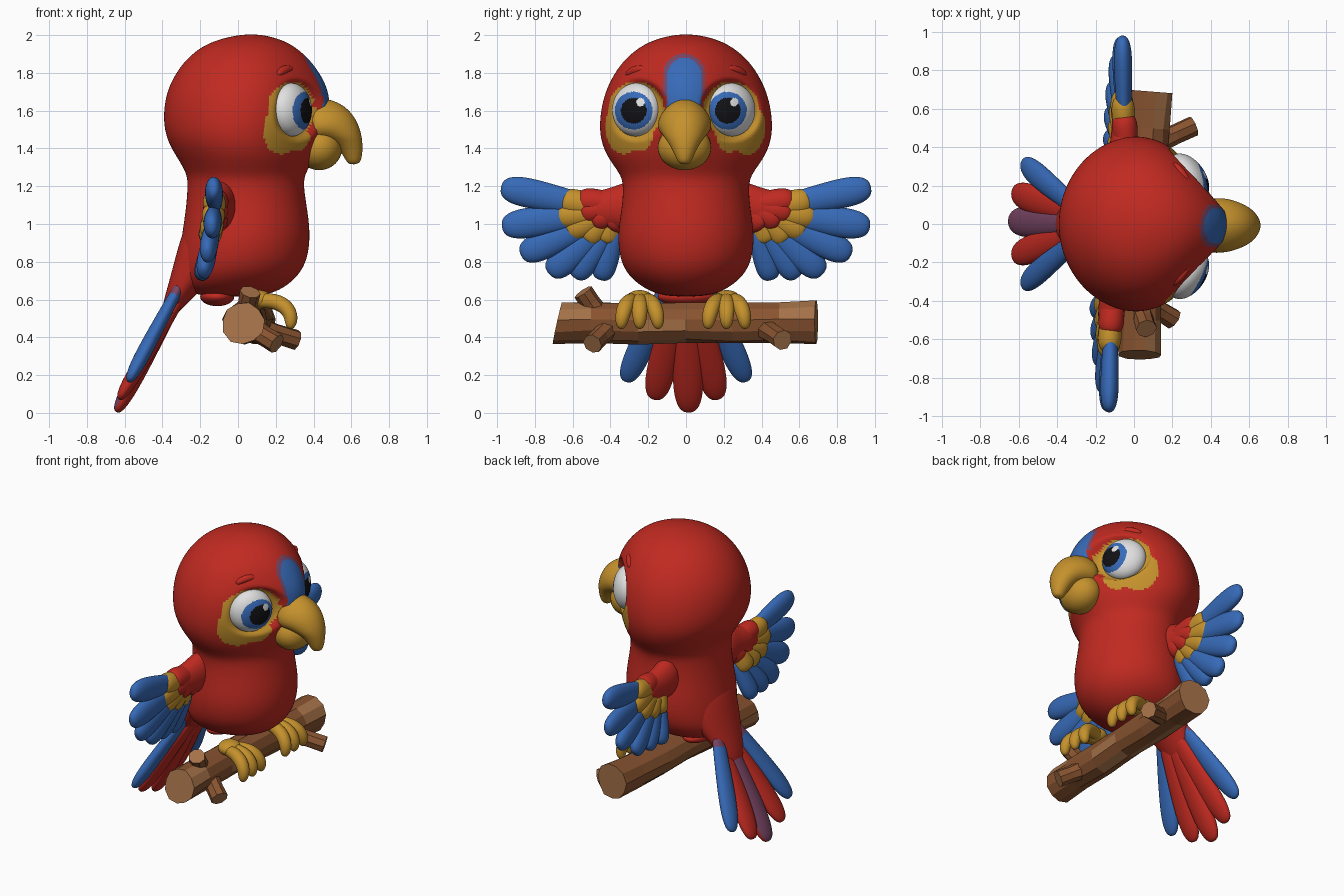
import bpy, bmesh, math, random
from mathutils import Vector

if "Cube" in bpy.data.objects:
    bpy.data.objects.remove(bpy.data.objects["Cube"])

random.seed(4)


def material(name, *rgb):
    m = bpy.data.materials.new(name)
    m.diffuse_color = (*rgb, 1)
    m.use_nodes = True
    m.node_tree.nodes["Principled BSDF"].inputs["Base Color"].default_value = m.diffuse_color
    return m


RED = material("red plumage", 0.53, 0.023, 0.015)
BLUE = material("blue plumage", 0.038, 0.145, 0.48)
GOLD = material("gold", 0.56, 0.285, 0.026)
MAUVE = material("mauve plumage", 0.19, 0.06, 0.13)
WHITE = material("eye white", 0.75, 0.75, 0.75)
BLACK = material("pupil black", 0.006, 0.006, 0.008)
BARK = material("bark brown", 0.25, 0.088, 0.03)
WOOD = material("cut wood", 0.37, 0.165, 0.065)


def loft(name, rings, mats, level=2, smooth=True):
    """Skin a list of equal rings, cap the ends, subdivide and bake."""
    bm = bmesh.new()
    loops = [[bm.verts.new(p) for p in ring] for ring in rings]
    n = len(loops[0])
    for a, b in zip(loops, loops[1:]):
        for i in range(n):
            j = (i + 1) % n
            bm.faces.new((a[i], a[j], b[j], b[i]))
    bm.faces.new(loops[0][::-1])
    bm.faces.new(loops[-1])
    bmesh.ops.recalc_face_normals(bm, faces=bm.faces)
    mesh = bpy.data.meshes.new(name)
    bm.to_mesh(mesh)
    bm.free()
    ob = bpy.data.objects.new(name, mesh)
    bpy.context.collection.objects.link(ob)
    if level:
        mod = ob.modifiers.new("smooth", 'SUBSURF')
        mod.levels = mod.render_levels = level
        dg = bpy.context.evaluated_depsgraph_get()
        baked = bpy.data.meshes.new_from_object(ob.evaluated_get(dg))
        ob.modifiers.clear()
        ob.data = baked
    for m in mats:
        ob.data.materials.append(m)
    for p in ob.data.polygons:
        p.use_smooth = smooth
    return ob


def tube(name, pts, radii, mats, flat=(1, 0, 0), sides=12, level=2, smooth=True, rough=0):
    """Tube along pts; radii are (across, along the flat axis)."""
    pts = [Vector(p) for p in pts]
    rings = []
    for i, p in enumerate(pts):
        t = (pts[min(i + 1, len(pts) - 1)] - pts[max(i - 1, 0)]).normalized()
        s = t.cross(Vector(flat)).normalized()
        u = s.cross(t)
        a, b = radii[i]
        ring = []
        for k in range(sides):
            ang = math.tau * k / sides
            r = 1 + random.uniform(-rough, rough)
            ring.append(p + (s * a * math.cos(ang) + u * b * math.sin(ang)) * r)
        rings.append(ring)
    return loft(name, rings, mats, level, smooth)


def feather(name, root, tip, width, thick, mats, flat=(1, 0, 0)):
    root, tip = Vector(root), Vector(tip)
    shape = [(0, .6), (.3, .82), (.62, 1), (.84, 1), (.96, .72), (1, .3)]
    return tube(name, [root.lerp(tip, t) for t, w in shape],
                [(width * w, thick * w) for t, w in shape], mats, flat)


def ball(name, centre, radii, mat):
    bpy.ops.mesh.primitive_uv_sphere_add(segments=32, ring_count=20, radius=1, location=centre)
    ob = bpy.context.object
    ob.name = name
    ob.scale = radii
    ob.data.materials.append(mat)
    bpy.ops.object.shade_smooth()
    return ob


# Head and body: height, back x, front x, half width, front pinch
SECTIONS = [
    (2.004, .03, .11, .04, 0), (1.987, -.07, .20, .135, 0), (1.95, -.18, .29, .23, .1),
    (1.88, -.27, .375, .322, .2), (1.80, -.333, .437, .383, .3), (1.70, -.383, .488, .435, .4),
    (1.57, -.402, .495, .464, .45), (1.45, -.385, .455, .462, .4), (1.35, -.325, .41, .42, .25),
    (1.27, -.275, .36, .355, .1), (1.21, -.268, .348, .333, 0), (1.08, -.278, .37, .343, 0),
    (.94, -.30, .388, .368, 0), (.80, -.32, .37, .352, 0), (.71, -.32, .31, .295, 0),
    (.645, -.28, .22, .20, 0), (.615, -.18, .11, .10, 0)]
rings = []
for z, back, front, hw, pinch in SECTIONS:
    mid = back + (front - back) * .48
    ring = []
    for k in range(24):
        c, s = math.cos(math.tau * k / 24), math.sin(math.tau * k / 24)
        x = mid + c * ((front - mid) if c > 0 else (mid - back))
        ring.append((x, hw * s * (1 - pinch * max(c, 0) ** 2), z))
    rings.append(ring)
body = loft("body_and_head", rings, [RED, BLUE, GOLD, MAUVE], 3)

# Eye placement, with shallow sockets pressed into the face
EYES = {sd: (Vector((.282, .252 * sd - .012, 1.605)), Vector((.82, .57 * sd, .03)).normalized())
        for sd in (-1, 1)}
for v in body.data.vertices:
    c, n = EYES[1 if v.co.y > -.012 else -1]
    if v.co.x > .1 and v.co.z > 1.3:
        d = math.hypot(v.co.y - c.y, v.co.z - c.z)
        w = min(1, max(0, (.168 - d) / .03))
        flat_x = c.x - (n.y * (v.co.y - c.y) + n.z * (v.co.z - c.z)) / n.x
        v.co.x += (min(v.co.x, flat_x) - v.co.x) * w

# Forehead stripe and gold cheek patches painted by position
for p in body.data.polygons:
    x, y, z = p.center
    if x < .05 or z < 1.3:
        continue
    side = Vector((x, abs(y + .012), z))
    stripe = math.hypot(y + .01, max(0, z - 1.79))
    if math.hypot(side.y - .252, z - 1.605) < .148 or \
            (side - Vector((.25, .345, 1.50))).length < .135 or \
            (side - Vector((.33, .25, 1.48))).length < .1:
        p.material_index = 2
    elif z > 1.5 and stripe < .09:
        p.material_index = 1
    elif z > 1.68 and stripe < .112:
        p.material_index = 3

# Hooked upper beak, narrower along its ridge, and rounded lower beak
beak = tube("upper_beak",
            [(.36, -.008, 1.55), (.46, -.008, 1.553), (.527, -.008, 1.523), (.58, -.008, 1.462),
             (.603, -.008, 1.40), (.613, -.008, 1.345), (.615, -.008, 1.315)],
            [(.115, .15), (.122, .165), (.113, .142), (.084, .10), (.062, .065), (.045, .042), (.027, .024)],
            [GOLD], (0, 1, 0), 16)
for v in beak.data.vertices:
    v.co.y *= 1.04 - max(0, v.co.z - 1.46) * 1.7
ball("lower_beak", (.43, -.008, 1.405), (.122, .142, .12), GOLD)

for sd, label in ((-1, "right"), (1, "left")):
    # Eyeball with painted iris, pupil and glint
    bpy.ops.mesh.primitive_uv_sphere_add(segments=96, ring_count=64, radius=1)
    eye = bpy.context.object
    eye.name = label + "_eye"
    centre, n = EYES[sd]
    rot = n.to_track_quat('Z', 'Y').to_matrix()
    for v in eye.data.vertices:
        v.co = centre + rot @ Vector((v.co.x * .141, v.co.y * .141, v.co.z * .09))
    for m in (WHITE, BLUE, BLACK):
        eye.data.materials.append(m)
    for p in eye.data.polygons:
        p.use_smooth = True
        x, y, z = p.center
        if x < .27:
            continue
        dy, dz = y - (.249 * sd - .028), z - 1.60
        d = math.hypot(dy, dz)
        glint = math.hypot(dy - .035, dz - .045) < .022
        p.material_index = 0 if glint else 2 if d < .068 else 1 if d < .1 else 0

    # Brow ridge
    tube(label + "_brow", [(.20, .32 * sd, 1.785), (.243, .27 * sd, 1.82), (.295, .20 * sd, 1.82)],
         [(.018, .018), (.03, .03), (.018, .018)], [RED], (0, 0, 1), 8)

    # Wing: blue flight feathers, gold coverts, red shoulder
    off = .07 if sd > 0 else 0
    flight = [(.98, 1.195, -.13, .082), (.975, .985, -.14, .084), (.875, .835, -.165, .082),
              (.725, .735, -.185, .08), (.59, .715, -.195, .07), (.455, .705, -.2, .066)]
    for i, (y, z, x, w) in enumerate(flight):
        feather(f"{label}_flight_feather_{i}", (-.12 + off, sd * (.46 - .02 * i), 1.085 - .02 * i),
                (x + off, sd * y, z), w, .05, [BLUE])
    coverts = [(.67, 1.125, -.13), (.695, 1.035, -.137), (.64, .955, -.148), (.54, .912, -.155),
               (.435, .90, -.16)]
    for i, (y, z, x) in enumerate(coverts):
        feather(f"{label}_covert_{i}", (-.115 + off, sd * .37, 1.075), (x + off, sd * y, z),
                .076, .064, [GOLD])
    for i, (y, z) in enumerate([(.58, 1.125), (.57, 1.06), (.505, 1.01), (.415, .985)]):
        feather(f"{label}_red_covert_{i}", (-.10 + off, sd * .30, 1.10), (-.125 + off, sd * y, z),
                .074, .07, [RED])
    tube(label + "_shoulder",
         [(-.08 + off * .3, sd * .22, 1.10), (-.10 + off * .6, sd * .36, 1.085),
          (-.12 + off, sd * .46, 1.08), (-.125 + off, sd * .52, 1.085), (-.125 + off, sd * .555, 1.09)],
         [(.165, .10), (.12, .08), (.10, .072), (.085, .064), (.045, .03)], [RED])

    # Foot: three toes curling over the perch
    fy = .23 * sd - .015
    ball(label + "_ankle", (.11, fy, .60), (.075, .075, .05), GOLD)
    for i in (-1, 0, 1):
        tube(f"{label}_toe_{i + 2}",
             [(.08, fy + .02 * i, .585), (.17, fy + .045 * i, .60), (.25, fy + .075 * i, .57),
              (.283, fy + .092 * i, .515), (.28, fy + .098 * i, .465), (.272, fy + .098 * i, .445)],
             [(.035, .035), (.045, .043), (.047, .046), (.042, .042), (.032, .032), (.014, .014)],
             [GOLD], (0, 1, 0), 10)

    # Outer tail feathers
    up = (-.86, 0, .5)
    outer = feather(label + "_outer_tail", (-.27, .06 * sd, .745), (-.58, .32 * sd, .165),
                    .07, .042, [BLUE, MAUVE], up)
    for p in outer.data.polygons:
        p.material_index = int(p.center.z > .64)
    feather(label + "_inner_tail", (-.25, .03 * sd, .70), (-.63, .165 * sd, .07), .08, .042, [RED], up)

# Central tail feather with a mauve upper face
tail = feather("central_tail", (-.26, 0, .71), (-.645, .015, .003), .085, .046, [RED, MAUVE], up)
for p in tail.data.polygons:
    if p.normal.dot(Vector(up)) > .6 and p.center.z < .58:
        p.material_index = 1

# Rump easing the back into the tail, and the under-tail tuft
tube("rump", [(-.10, 0, 1.0), (-.19, 0, .83), (-.285, 0, .68), (-.365, 0, .54), (-.40, 0, .47)],
     [(.25, .17), (.23, .145), (.165, .085), (.10, .045), (.05, .015)], [RED], up, 16)
ball("under_tail", (-.11, 0, .615), (.09, .15, .05), RED)

# Perch: rough faceted branch with a slanted end and pale wood
perch = tube("perch",
             [(.025, -.68, .475), (.03, -.5, .48), (.035, -.25, .475), (.045, 0, .48),
              (.055, .25, .475), (.07, .5, .48), (.085, .69, .48)],
             [(.112, .112), (.108, .11), (.112, .108), (.105, .108), (.11, .11), (.112, .112), (.12, .115)],
             [BARK, WOOD], sides=11, level=0, smooth=False, rough=.06)
for v in perch.data.vertices:
    if v.co.y < -.6:
        v.co.y += .25 * (v.co.z - .48)
for p in perch.data.polygons:
    cut = abs(p.normal.y) > .8
    worn = p.normal.z > .35 and p.normal.x > .2 and abs(p.center.y) > .5
    p.material_index = int(cut or worn or random.random() < .07)

# Broken twigs
for i, (a, b, r) in enumerate([((.06, .40, .46), (.31, .51, .385), .055),
                               ((.05, -.40, .46), (.205, -.495, .365), .055),
                               ((.03, -.45, .50), (.065, -.545, .64), .055)]):
    a, b = Vector(a), Vector(b)
    twig = tube(f"twig_{i + 1}", [a, a.lerp(b, .6), b], [(r * 1.15, r * 1.15), (r * .95, r * .95), (r, r)],
                [BARK, WOOD], (.1, .2, 1) if i < 2 else (1, 0, 0), 8, 0, False, .05)
    for p in twig.data.polygons:
        p.material_index = int(p.normal.dot((b - a).normalized()) > .8)
